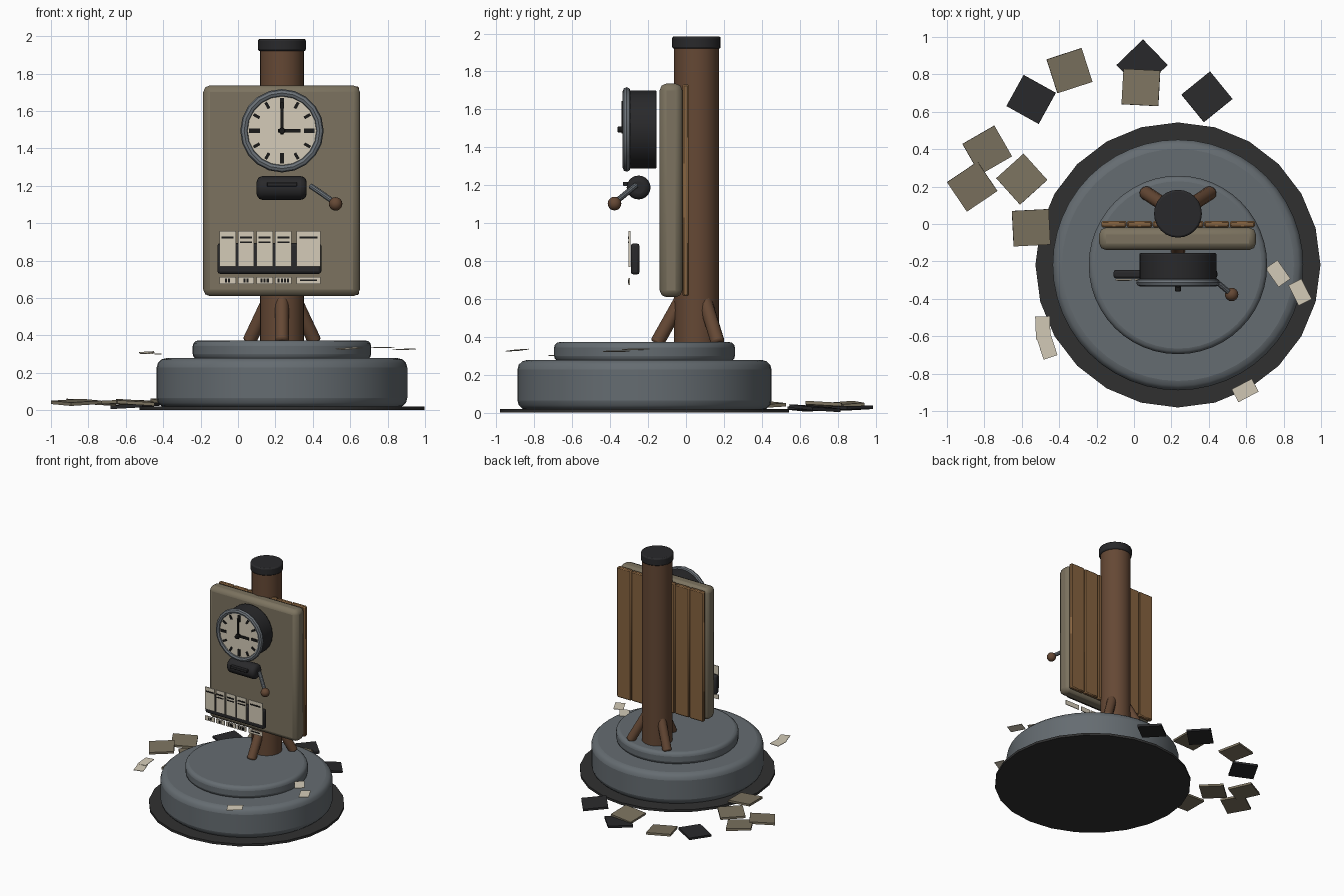
import bpy, math, random
from math import radians, sin, cos, pi
from mathutils import Vector

if "Cube" in bpy.data.objects:
    bpy.data.objects.remove(bpy.data.objects["Cube"], do_unlink=True)
random.seed(4)


def material(name, r, g, b):
    m = bpy.data.materials.new(name)
    m.use_nodes = True
    m.diffuse_color = (r, g, b, 1)
    m.node_tree.nodes["Principled BSDF"].inputs["Base Color"].default_value = (r, g, b, 1)
    return m


STONE = material("blue grey stone", .13, .15, .165)
DARK = material("charcoal iron", .022, .022, .024)
GROUND = material("dark ground", .03, .03, .03)
POST = material("dark brown wood", .13, .065, .035)
PLANK = material("plank wood", .24, .125, .05)
PANEL = material("olive panel", .2, .17, .115)
PAPER = material("cream paper", .66, .6, .48)
INK = material("black ink", .01, .01, .01)
STEEL = material("steel", .15, .17, .19)


def finish(name, mat, bevel=0, segments=2, smooth=True):
    o = bpy.context.object
    o.name = o.data.name = name
    o.data.materials.append(mat)
    bpy.ops.object.transform_apply(location=False, rotation=False, scale=True)
    if smooth:
        bpy.ops.object.shade_smooth_by_angle(angle=radians(35))
    if bevel:
        b = o.modifiers.new("Bevel", "BEVEL")
        b.width, b.segments = bevel, segments
        b.limit_method = "ANGLE"
    return o


def box(name, mat, loc, size, rot=(0, 0, 0), bevel=0, segments=2):
    bpy.ops.mesh.primitive_cube_add(size=1, location=loc, rotation=rot)
    bpy.context.object.scale = size
    return finish(name, mat, bevel, segments, smooth=bevel > 0)


def rod(name, mat, a, b, radius, sides=24, bevel=0, segments=2):
    a, b = Vector(a), Vector(b)
    d = b - a
    bpy.ops.mesh.primitive_cylinder_add(
        vertices=sides, radius=radius, depth=d.length, location=(a + b) / 2,
        rotation=d.to_track_quat("Z", "Y").to_euler())
    return finish(name, mat, bevel, segments)


def ball(name, mat, loc, radius):
    bpy.ops.mesh.primitive_uv_sphere_add(segments=16, ring_count=10, radius=radius, location=loc)
    return finish(name, mat)


CX, CY = .235, -.219      # centre of the plinth
PY = .055                 # post axis

# Ground disc and two-step plinth
rod("ground_disc", GROUND, (CX, CY, 0), (CX, CY, .02), .762, 24)
rod("plinth_base", STONE, (CX, CY, .015), (CX, CY, .278), .67, 48, .05, 3)
rod("plinth_step", STONE, (CX, CY, .27), (CX, CY, .373), .477, 48, .03, 3)

# Post, cap and three braces
rod("post", POST, (CX, PY, .36), (CX, PY, 1.93), .118, 24)
rod("post_cap", DARK, (CX, PY, 1.92), (CX, PY, 1.985), .128, 24, .01)
for deg in (-90, 33, 147):
    c, s = cos(radians(deg)), sin(radians(deg))
    rod("brace", POST, (CX + .21 * c, PY + .21 * s, .365),
        (CX + .05 * c, PY + .05 * s, .65), .037, 12, .012)

# Front panel with planks behind
box("front_panel", PANEL, (.233, -.079, 1.173), (.838, .12, 1.127), bevel=.036, segments=2)
for i in range(6):
    box("back_plank", PLANK, (-.108 + i * .1375, -.001, 1.173),
        (.134, .036, 1.118 + random.uniform(-.008, .008)), bevel=.008, segments=1)

# Clock
CZ = 1.494
rod("clock_housing", DARK, (CX, -.155, CZ), (CX, -.305, CZ), .206, 24, .008)
rod("clock_face", PAPER, (CX, -.30, CZ), (CX, -.320, CZ), .192, 24)
bpy.ops.mesh.primitive_torus_add(major_segments=20, minor_segments=8, major_radius=.202,
                                 minor_radius=.021, location=(CX, -.313, CZ),
                                 rotation=(pi / 2, 0, 0))
finish("clock_rim", STEEL)


def dial_bar(name, angle, start, end, width, y):
    r = (start + end) / 2
    box(name, INK, (CX + r * sin(angle), y, CZ + r * cos(angle)),
        (width, .008, end - start), (0, angle, 0))


for h in range(12):
    major = h % 3 == 0
    dial_bar("hour_mark", h * pi / 6, .118 if major else .138, .175, .022 if major else .016, -.322)
dial_bar("minute_hand", 0, -.02, .15, .017, -.336)
dial_bar("hour_hand", pi / 2, -.02, .1, .02, -.330)
rod("clock_hub", INK, (CX, -.32, CZ), (CX, -.36, CZ), .017, 12, .004)

# Drum under the clock, with slot and crank lever
rod("drum", DARK, (.1, -.25, 1.188), (.367, -.25, 1.188), .063, 20, .03, 3)
box("drum_slot", DARK, (.235, -.317, 1.207), (.16, .03, .022), bevel=.004)
rod("lever_arm", STEEL, (.39, -.265, 1.198), (.522, -.377, 1.107), .015, 10)
ball("lever_knob", POST, (.522, -.377, 1.103), .036)

# Card tray, cards and tags
box("card_tray", DARK, (.168, -.268, .811), (.555, .046, .164), bevel=.014)
cards = ((-.056, .088, 2), (.043, .084, 2), (.142, .088, 3), (.243, .088, 4), (.377, .13, 0))
for i, (x, w, marks) in enumerate(cards):
    box("card", PAPER, (x, -.298, .863), (w, .008, .19), (0, 0, radians(1 - i % 3)))
    box("card_heading", INK, (x, -.303, .923), (w * .75, .005, .011))
    if i in (1, 2, 3):
        box("card_line", INK, (x, -.303, .898), (w * .75, .005, .008))
    box("tag", PAPER, (x, -.299, .693), (w, .006, .038))
    if marks:
        for k in range(marks):
            box("tag_mark", INK, (x + (k - (marks - 1) / 2) * .017, -.303, .693), (.011, .004, .022))
    else:
        box("tag_dash", INK, (x, -.303, .695), (w * .7, .004, .009))

# Loose square tiles scattered on the ground: x, y, turn, colour
tiles = ((-.345, .82, 18, PANEL), (-.55, .666, -29, DARK), (.043, .85, 44, DARK),
         (.037, .73, -3, PANEL), (.39, .68, 39, DARK), (-.785, .395, 30, PANEL),
         (-.865, .2, 34, PANEL), (-.6, .24, 42, PANEL), (-.55, -.02, 3, PANEL))
for x, y, turn, mat in tiles:
    tilt = [radians(random.uniform(-5, 5)) for _ in range(2)]
    z = .024 if mat is DARK else .042
    box("loose_tile", mat, (x, y, z), (.197, .19, .018), (*tilt, radians(turn)))

# Loose papers around the plinth: x, y, z, turn
for x, y, z, turn in ((-.487, -.555, .308, 2), (-.465, -.655, .302, 18), (.77, -.265, .335, 35),
                      (.888, -.365, .325, 27), (.594, -.89, .33, -62)):
    box("loose_paper", PAPER, (x, y, z), (.078, .122, .004),
        (radians(random.uniform(-4, 4)), radians(random.uniform(-4, 4)), radians(turn)))
